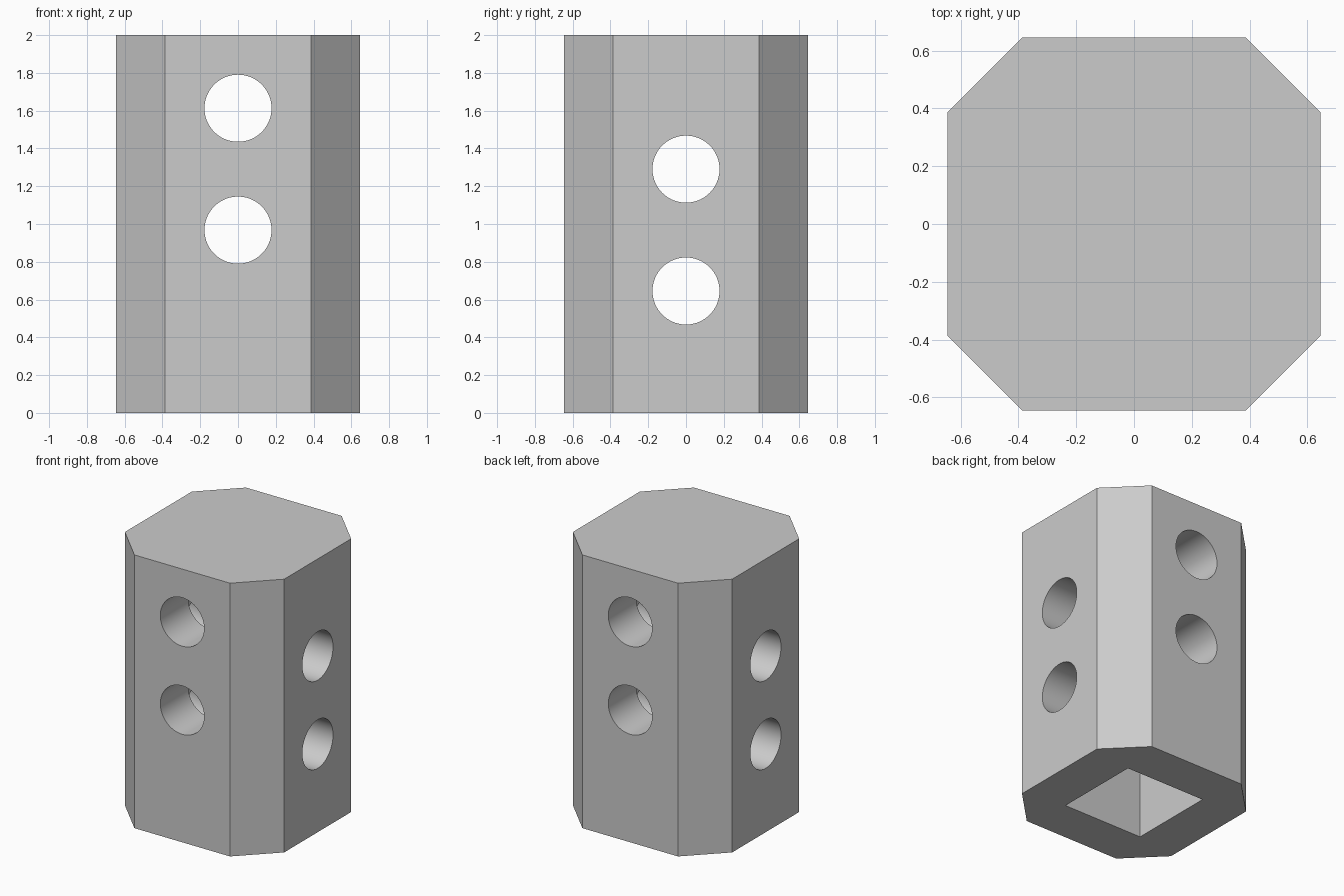
import bpy, bmesh, math

default = bpy.data.objects.get("Cube")
if default:
    bpy.data.objects.remove(default, do_unlink=True)

U = 1 / 31                    # design unit: body is 62 units tall
HALF, FLAT, HEIGHT = 20 * U, 12 * U, 62 * U
POCKET_HALF, POCKET_DEPTH = 10 * U, 60 * U
HOLE_RADIUS = 5.5 * U

grey = bpy.data.materials.new("plain_grey")
grey.use_nodes = True
colour = (0.6, 0.6, 0.6, 1)
grey.diffuse_color = colour
grey.node_tree.nodes["Principled BSDF"].inputs["Base Color"].default_value = colour


def prism(name, outline, bottom, top):
    """Extrude a flat outline upwards."""
    bm = bmesh.new()
    face = bm.faces.new([bm.verts.new((x, y, bottom)) for x, y in outline])
    moved = bmesh.ops.extrude_face_region(bm, geom=[face])["geom"]
    bmesh.ops.translate(bm, vec=(0, 0, top - bottom),
                        verts=[v for v in moved if isinstance(v, bmesh.types.BMVert)])
    bmesh.ops.recalc_face_normals(bm, faces=bm.faces)
    mesh = bpy.data.meshes.new(name)
    bm.to_mesh(mesh)
    bm.free()
    mesh.materials.append(grey)
    obj = bpy.data.objects.new(name, mesh)
    bpy.context.collection.objects.link(obj)
    return obj


def cut(target, cutter):
    """Subtract the cutter from the target, then discard it."""
    cutter.hide_render = True
    mod = target.modifiers.new(cutter.name, "BOOLEAN")
    mod.operation = "DIFFERENCE"
    mod.solver = "EXACT"
    mod.object = cutter
    bpy.ops.object.select_all(action="DESELECT")
    target.select_set(True)
    bpy.context.view_layer.objects.active = target
    bpy.ops.object.modifier_apply(modifier=mod.name)
    bpy.data.objects.remove(cutter, do_unlink=True)


# Octagonal post with wide sides and narrow chamfers
outline = []
for sx, sy in ((1, 1), (-1, 1), (-1, -1), (1, -1)):
    corner = [(sx * HALF, sy * FLAT), (sx * FLAT, sy * HALF)]
    outline += corner if sx * sy > 0 else corner[::-1]
post = prism("post", outline, 0, HEIGHT)

# Square socket open at the bottom
p = POCKET_HALF
cut(post, prism("socket_cutter", [(-p, -p), (p, -p), (p, p), (-p, p)], -0.2, POCKET_DEPTH))

# Round cross holes, alternating between the two axes
for level in (20, 30, 40, 50):
    along_x = level % 20 == 0
    rotation = (0, math.pi / 2, 0) if along_x else (math.pi / 2, 0, 0)
    bpy.ops.mesh.primitive_cylinder_add(vertices=96, radius=HOLE_RADIUS, depth=2,
                                        location=(0, 0, level * U), rotation=rotation)
    drill = bpy.context.object
    drill.name = "hole_cutter"
    drill.data.materials.append(grey)
    cut(post, drill)

post.select_set(True)
bpy.context.view_layer.objects.active = post
bpy.ops.object.shade_smooth_by_angle(angle=math.radians(30))
